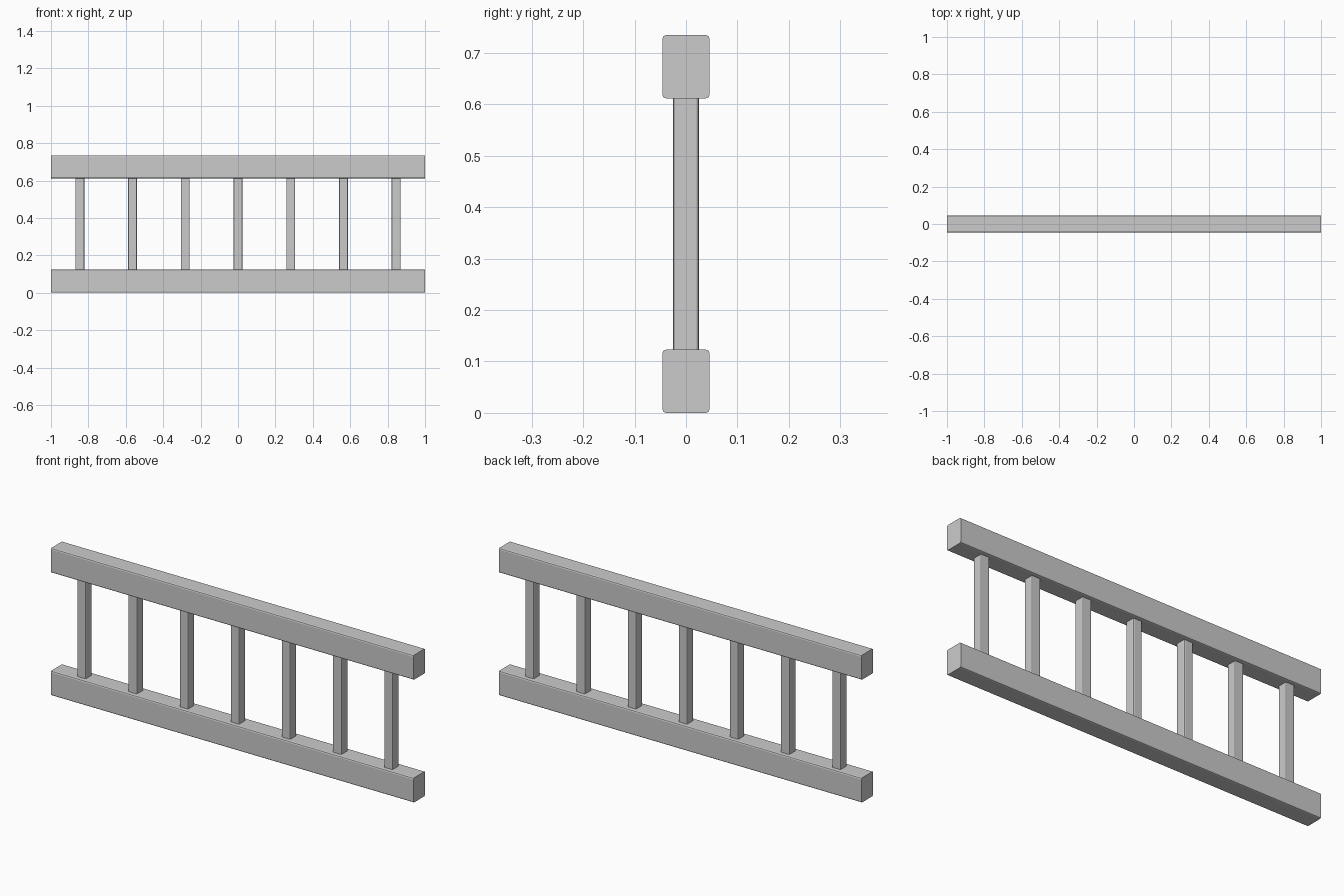
import bpy, bmesh
from mathutils import Vector

if "Cube" in bpy.data.objects:
    bpy.data.objects.remove(bpy.data.objects["Cube"])


def bar(name, size, center, axis, bevel, segments):
    """Box whose edges running along one axis are bevelled, ends left flat."""
    bm = bmesh.new()
    bmesh.ops.create_cube(bm, size=1)
    bmesh.ops.scale(bm, vec=size, verts=bm.verts)
    long_edges = [e for e in bm.edges
                  if abs((e.verts[0].co - e.verts[1].co)[axis]) > 1e-4]
    bmesh.ops.bevel(bm, geom=long_edges, offset=bevel, segments=segments,
                    profile=0.5, affect='EDGES')
    mesh = bpy.data.meshes.new(name)
    bm.to_mesh(mesh)
    bm.free()
    obj = bpy.data.objects.new(name, mesh)
    obj.location = Vector(center)
    bpy.context.collection.objects.link(obj)
    return obj


HEIGHT, RAIL_H, RAIL_D = 0.735, 0.123, 0.092

# Horizontal rails
bar("bottom_rail", (2, RAIL_D, RAIL_H), (0, 0, RAIL_H / 2), 0, 0.007, 2)
bar("top_rail", (2, RAIL_D, RAIL_H), (0, 0, HEIGHT - RAIL_H / 2), 0, 0.007, 2)

# Seven evenly spaced balusters between the rails
for i in range(7):
    bar(f"baluster_{i + 1}", (0.048, 0.051, HEIGHT - 2 * RAIL_H + 0.002),
        ((i - 3) * 0.282, 0, HEIGHT / 2), 2, 0.006, 2)
